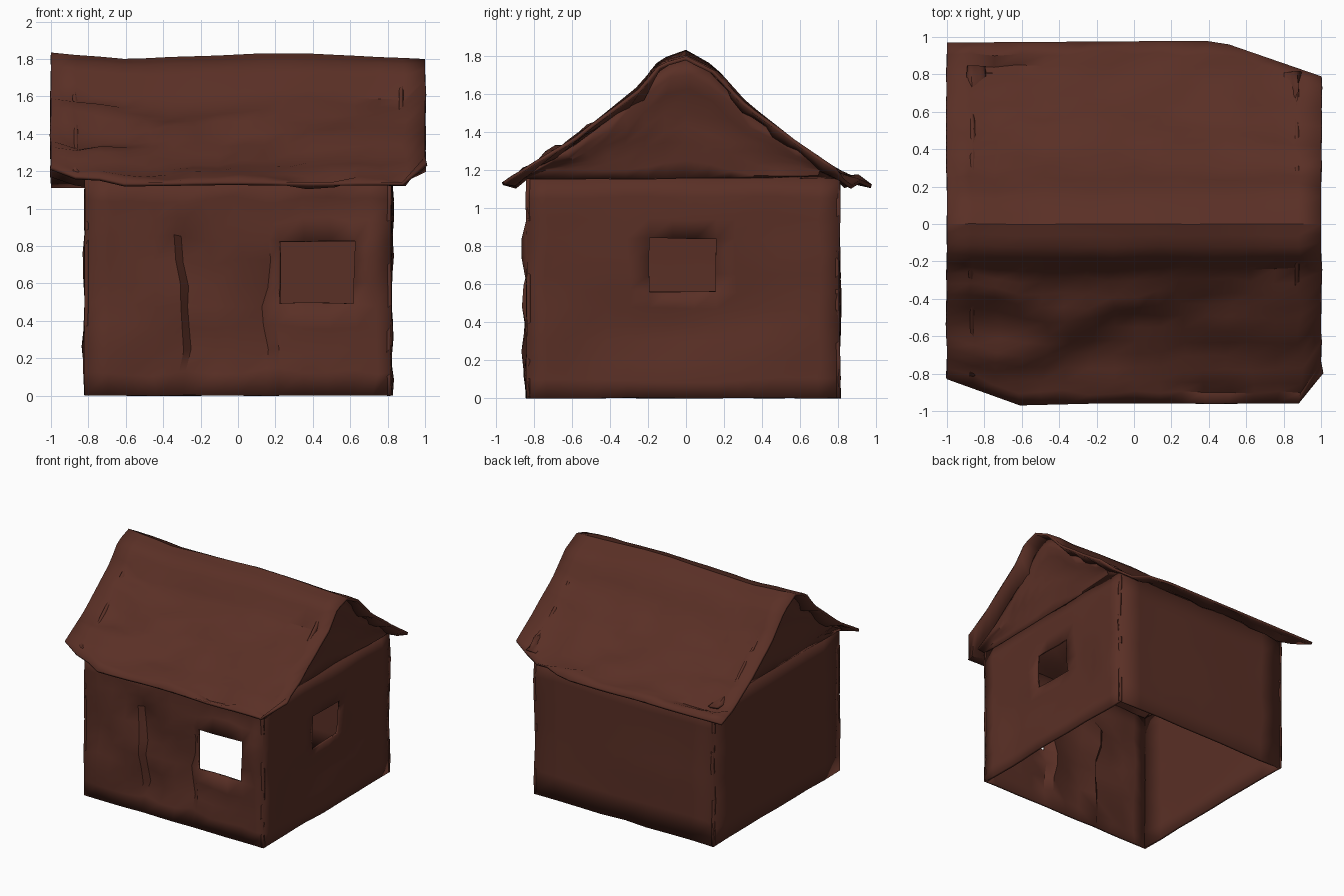
import bpy, bmesh, math
from mathutils import Vector, noise

cube = bpy.data.objects.get("Cube")
if cube:
    bpy.data.objects.remove(cube, do_unlink=True)

brown = bpy.data.materials.new("dark_brown")
brown.use_nodes = True
colour = (0.102, 0.029, 0.019, 1)
brown.diffuse_color = colour
shader = brown.node_tree.nodes["Principled BSDF"]
shader.inputs["Base Color"].default_value = colour
shader.inputs["Roughness"].default_value = 0.9

FRONT, BACK, SIDE, TOP = -0.84, 0.81, 0.82, 1.16


def interp(points, t):
    """Piecewise linear lookup."""
    for (a, fa), (b, fb) in zip(points, points[1:]):
        if t <= b:
            k = max(0, (t - a) / (b - a))
            return fa + (fb - fa) * k
    return points[-1][1]


def cuts(stops, step):
    """Subdivide between fixed stops so openings keep straight edges."""
    out = [stops[0]]
    for a, b in zip(stops, stops[1:]):
        n = max(1, round(abs(b - a) / step))
        out += [a + (b - a) * i / n for i in range(1, n + 1)]
    return out


def crumple(p, freq, amp):
    return noise.noise_vector(Vector((p.x * freq[0], p.y * freq[1], p.z * freq[2]))) * amp


def sheet(name, us, vs, place, amp, freq, hole=None, thickness=0.02, rim=0.012, calm=None):
    """Crumpled sheet: place(u, v) gives the point, hole is (u0, u1, v0, v1)."""
    bm = bmesh.new()
    grid = []
    for i, u in enumerate(us):
        row = []
        for j, v in enumerate(vs):
            p = Vector(place(u, v))
            edge = i in (0, len(us) - 1) or j in (0, len(vs) - 1)
            if hole:
                edge = edge or (hole[0] - .01 <= u <= hole[1] + .01
                                and hole[2] - .01 <= v <= hole[3] + .01)
            if edge:
                p += crumple(p, (3, 3, 3), rim)
            else:
                p += crumple(p, freq, amp * (calm(p) if calm else 1))
            p.z = max(p.z, 0)
            row.append(bm.verts.new(p))
        grid.append(row)
    for i in range(len(us) - 1):
        for j in range(len(vs) - 1):
            u, v = (us[i] + us[i + 1]) / 2, (vs[j] + vs[j + 1]) / 2
            if hole and hole[0] < u < hole[1] and hole[2] < v < hole[3]:
                continue
            bm.faces.new((grid[i][j], grid[i + 1][j], grid[i + 1][j + 1], grid[i][j + 1]))
    mesh = bpy.data.meshes.new(name)
    bm.to_mesh(mesh)
    bm.free()
    mesh.materials.append(brown)
    obj = bpy.data.objects.new(name, mesh)
    bpy.context.collection.objects.link(obj)
    bpy.ops.object.select_all(action='DESELECT')
    obj.select_set(True)
    bpy.context.view_layer.objects.active = obj
    bpy.ops.object.shade_smooth_by_angle(angle=math.radians(35))
    solid = obj.modifiers.new("thickness", 'SOLIDIFY')
    solid.thickness = thickness
    solid.offset = -1


# Front wall: window opening, with hollows beside the door and below the window
front_relief = [(-SIDE, 0), (-0.31, 0), (-0.27, 0.05), (0, 0), (0.16, 0.04), (0.22, 0), (SIDE, 0)]


def front_place(x, z):
    fade = interp([(0, 0), (0.2, 1), (0.8, 1), (0.95, 0)], z)
    return (x, FRONT + fade * interp(front_relief, x), z)


sheet("front_wall", cuts([-SIDE, -0.31, -0.27, 0, 0.16, 0.22, 0.62, SIDE], 0.13),
      cuts([0, 0.49, 0.83, TOP], 0.13), front_place, 0.05, (4, 4, 4), hole=(0.22, 0.62, 0.49, 0.83))

# Back wall: broad soft folds
sheet("back_wall", cuts([SIDE, -SIDE], 0.2), cuts([0, TOP], 0.2),
      lambda x, z: (x, BACK, z), 0.025, (1, 1, 4))


# Left wall: window opening and a slanting crease pressed in below it
def left_place(y, z):
    crease = 0.3 + 0.17 * (y + 0.56)
    sink = interp([(crease - 0.25, 0), (crease, 1), (crease + 0.25, 0)], z)
    sink *= interp([(-0.65, 0), (-0.55, 1), (0.4, 1), (0.6, 0)], y)
    return (SIDE - 0.04 * sink, y, z)


sheet("left_wall", cuts([FRONT, -0.19, 0.16, BACK], 0.11), cuts([0, 0.3, 0.56, 0.84, TOP], 0.1),
      left_place, 0.025, (3, 2, 5), hole=(-0.19, 0.16, 0.56, 0.84))

# Right wall: plain with long creases
sheet("right_wall", cuts([BACK, FRONT], 0.2), cuts([0, TOP], 0.13),
      lambda y, z: (-SIDE, y, z), 0.025, (1, 1, 5))

# Roof outline, section and ridge sag
section = [(-0.98, 1.13), (-0.81, 1.24), (-0.585, 1.375), (-0.43, 1.5), (-0.245, 1.65),
           (-0.14, 1.785), (0, 1.835), (0.15, 1.75), (0.32, 1.56), (0.575, 1.36),
           (0.81, 1.2), (0.98, 1.125)]
front_edge = [(-1, 0.83), (-0.61, 0.97), (-0.2, 0.96), (0.88, 0.96), (1, 0.8)]
back_edge = [(-1, 0.97), (0.45, 0.98), (1, 0.79)]
ridge_sag = [(-1, 0), (-0.6, 0.035), (0.1, 0.005), (0.4, 0.005), (1, 0.035)]


def ridge_calm(p):
    return interp([(0, 0.1), (0.16, 0.25), (0.28, 1)], abs(p.y))


def roof_place(x, v):
    y = v * interp(front_edge if v < 0 else back_edge, x)
    z = interp(section, y) - interp(ridge_sag, x) * max(0, 1 - 2 * abs(y))
    # Long folds sink the slopes below a smooth ridge band
    if 0.22 < abs(y) < 0.9 and abs(x) < 0.95:
        z -= 0.035 + 0.045 * noise.noise(Vector((x * 2, y * 8, 4)))
    return (x, y, z)


sheet("roof", cuts([-1, -0.61, 0.88, 1], 0.12),
      cuts([-1, -0.25, 0, 0.25, 1], 0.07), roof_place, 0.045, (4, 6, 4),
      rim=0.0, calm=ridge_calm)

# Gable ends: lean out from the wall tops towards the roof edge
for name, side in (("left_gable", 1), ("right_gable", -1)):
    def gable_place(y, t, side=side):
        top = max(interp(section, y) - 0.05, TOP + 0.01)
        return (side * (SIDE - 0.01 + 0.07 * t), y, TOP + (top - TOP) * t)

    ys = cuts([side * FRONT, 0, side * BACK], 0.11)
    sheet(name, ys, cuts([0, 1], 0.14), gable_place, 0.045, (3, 2, 9))
